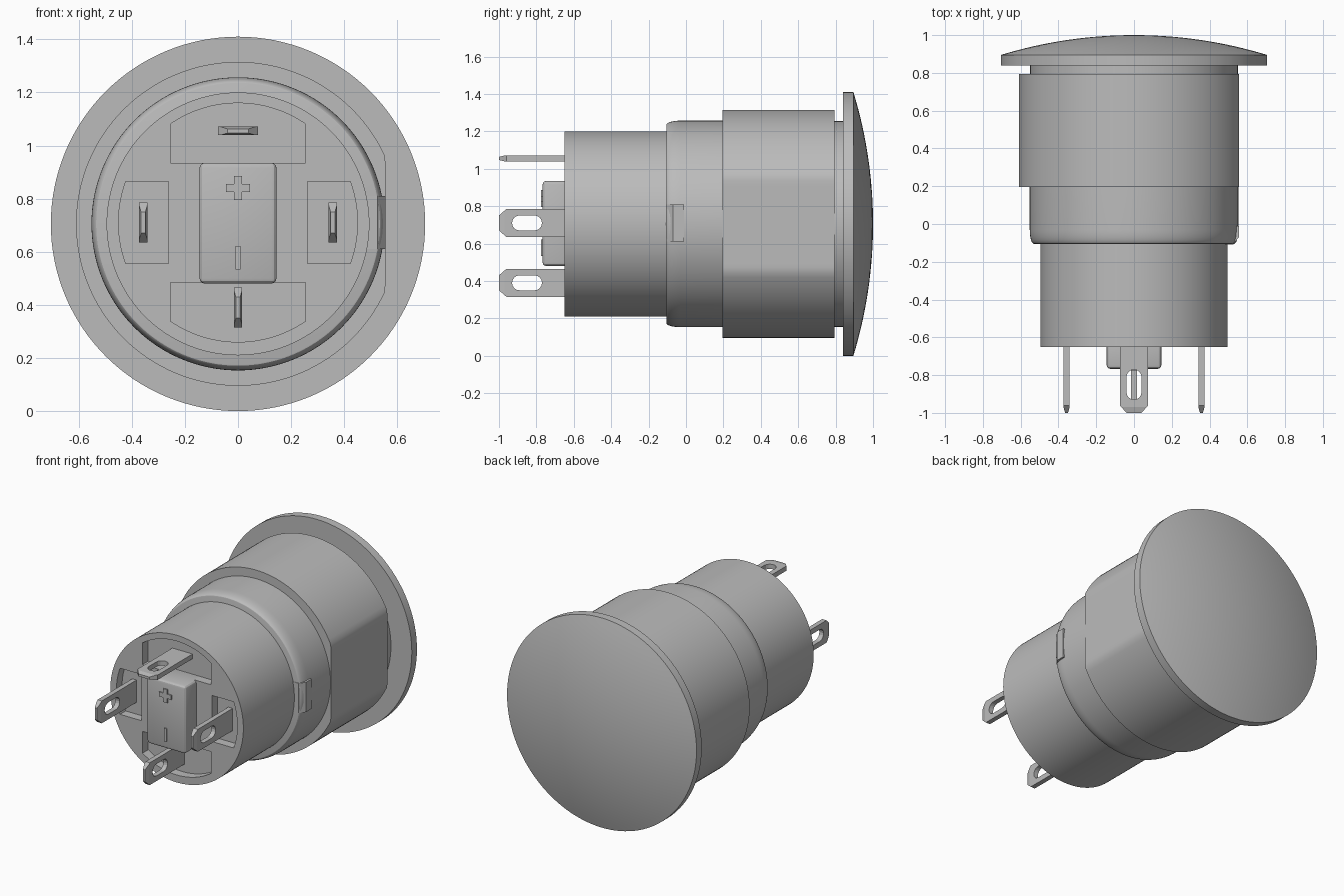
import bpy, bmesh
from math import sin, cos, pi, asin, radians, sqrt
from mathutils import Matrix, Vector

if "Cube" in bpy.data.objects:
    bpy.data.objects.remove(bpy.data.objects["Cube"])

AXIS_Z = 0.705
grey = bpy.data.materials.new("plain grey")
grey.use_nodes = True
grey.diffuse_color = (0.5, 0.5, 0.5, 1)
grey.node_tree.nodes["Principled BSDF"].inputs["Base Color"].default_value = (0.5, 0.5, 0.5, 1)


def finish(name, bm, smooth=True):
    bmesh.ops.recalc_face_normals(bm, faces=bm.faces)
    mesh = bpy.data.meshes.new(name)
    bm.to_mesh(mesh)
    bm.free()
    mesh.materials.append(grey)
    ob = bpy.data.objects.new(name, mesh)
    bpy.context.collection.objects.link(ob)
    if smooth:
        shade(ob)
    return ob


def activate(ob):
    bpy.ops.object.select_all(action='DESELECT')
    ob.select_set(True)
    bpy.context.view_layer.objects.active = ob


def shade(ob):
    activate(ob)
    bpy.ops.object.shade_smooth_by_angle(angle=radians(20))


def apply_modifier(ob, kind, **settings):
    mod = ob.modifiers.new(kind, kind)
    for key, value in settings.items():
        setattr(mod, key, value)
    activate(ob)
    bpy.ops.object.modifier_apply(modifier=mod.name)


def lathe(profile, steps=128):
    """Spin (radius, y) points round the button's axis."""
    bm = bmesh.new()
    vs = [bm.verts.new((r, y, AXIS_Z)) for r, y in profile]
    es = [bm.edges.new(pair) for pair in zip(vs, vs[1:])]
    bmesh.ops.spin(bm, geom=vs + es, cent=(0, 0, AXIS_Z), axis=(0, 1, 0),
                   angle=2 * pi, steps=steps)
    bmesh.ops.remove_doubles(bm, verts=bm.verts, dist=1e-5)
    return bm


def prism(points, vector):
    bm = bmesh.new()
    face = bm.faces.new([bm.verts.new(p) for p in points])
    new = bmesh.ops.extrude_face_region(bm, geom=[face])["geom"]
    bmesh.ops.translate(bm, vec=vector,
                        verts=[v for v in new if isinstance(v, bmesh.types.BMVert)])
    return bm


def box(name, lo, hi, smooth=False):
    bm = bmesh.new()
    lo, hi = Vector(lo), Vector(hi)
    bmesh.ops.create_cube(bm, size=1, matrix=Matrix.Translation((lo + hi) / 2)
                          @ Matrix.Diagonal((*(hi - lo), 1)))
    return finish(name, bm, smooth)


# Domed push cap with a thin rim
RIM, RISE = 0.705, 0.105
R = (RIM ** 2 + RISE ** 2) / (2 * RISE)
dome = []
for i in range(17):
    r = RIM * (1 - i / 16)
    dome.append((r, 1 - R + sqrt(R * R - r * r)))
finish("push_cap", lathe([(0, 0.84), (RIM, 0.84)] + dome))

# Housing: rounded front shoulder, wide collar, neck under the cap
shoulder = [(0.53 + 0.022 * sin(a), -0.03 - 0.075 * cos(a))
            for a in (i * pi / 16 for i in range(9))]
bm = lathe([(0, -0.105)] + shoulder + [(0.552, 0.195), (0.61, 0.195),
                                       (0.61, 0.795), (0.55, 0.795), (0.55, 0.85), (0, 0.85)])
for v in bm.verts:          # flat on the left side of the collar
    v.co.x = min(v.co.x, 0.555)
finish("housing", bm)

# Locating key on the left of the shoulder
finish("locating_key", prism([(x, y, 0.61) for x, y in
       ((0.47, -0.108), (0.525, -0.108), (0.555, -0.07), (0.555, -0.01), (0.47, -0.01))],
       (0, 0, 0.2)), False)

# Terminal barrel with four pockets in its end
barrel = finish("terminal_barrel", lathe([(0, -0.65), (0.495, -0.65), (0.495, -0.1), (0, -0.1)]), False)


def cut_pocket(angle, inner, half):
    reach = 0.45
    a = asin(half / reach)
    pts = [(-half, inner), (half, inner)]
    pts += [(reach * sin(t), reach * cos(t)) for t in (a - a * i / 8 for i in range(17))]
    turn = Matrix.Translation((0, 0, AXIS_Z + 0.005)) @ Matrix.Rotation(angle, 4, 'Y')
    cutter = finish("pocket_cutter", prism([turn @ Vector((u, -0.7, w)) for u, w in pts],
                                           (0, 0.11, 0)), False)
    cutter.hide_render = True
    apply_modifier(barrel, 'BOOLEAN', operation='DIFFERENCE', solver='EXACT', object=cutter)
    bpy.data.objects.remove(cutter)


for k, (inner, half) in enumerate([(0.225, 0.255), (0.262, 0.155)] * 2):
    cut_pocket(k * pi / 2, inner, half)
shade(barrel)

# Central block with raised polarity marks
block = box("centre_block", (-0.145, -0.767, 0.48), (0.145, -0.58, 0.935))
apply_modifier(block, 'BEVEL', width=0.02, segments=3)
shade(block)
MARK = (-0.775, -0.76)
for name, cz, w, h in (("plus_upright", 0.84, 0.015, 0.045), ("plus_bar", 0.84, 0.045, 0.015),
                       ("minus_bar", 0.577, 0.009, 0.044)):
    box(name, (-w, MARK[0], cz - h), (w, MARK[1], cz + h))


# Slotted solder tabs
def tab(name, x, z, angle):
    bm = bmesh.new()
    outline = [(-0.075, -0.58), (-0.075, -0.96), (-0.04, -1), (0.04, -1), (0.075, -0.96), (0.075, -0.58)]
    slot = []
    for cy, start in ((-0.81, 0), (-0.89, pi)):
        slot += [(0.04 * cos(start + i * pi / 8), cy + 0.04 * sin(start + i * pi / 8)) for i in range(9)]
    edges = []
    for loop in (outline, slot):
        vs = [bm.verts.new((u, y, -0.016)) for u, y in loop]
        edges += [bm.edges.new((vs[i - 1], vs[i])) for i in range(len(vs))]
    bmesh.ops.triangle_fill(bm, edges=edges, use_beauty=True)
    new = bmesh.ops.extrude_face_region(bm, geom=bm.faces[:])["geom"]
    bmesh.ops.translate(bm, vec=(0, 0, 0.032),
                        verts=[v for v in new if isinstance(v, bmesh.types.BMVert)])
    # thin the tip
    bmesh.ops.bisect_plane(bm, geom=bm.verts[:] + bm.edges[:] + bm.faces[:],
                           plane_co=(0, -0.97, 0), plane_no=(0, 1, 0))
    for v in bm.verts:
        if v.co.y < -0.99:
            v.co.z *= 0.5
    bm.transform(Matrix.Translation((x, 0, z)) @ Matrix.Rotation(angle, 4, 'Y'))
    finish(name, bm, False)


tab("upper_tab", 0, 1.055, 0)
tab("lower_tab", 0, 0.39, pi / 2)
tab("left_tab", 0.357, 0.71, pi / 2)
tab("right_tab", -0.357, 0.71, pi / 2)
